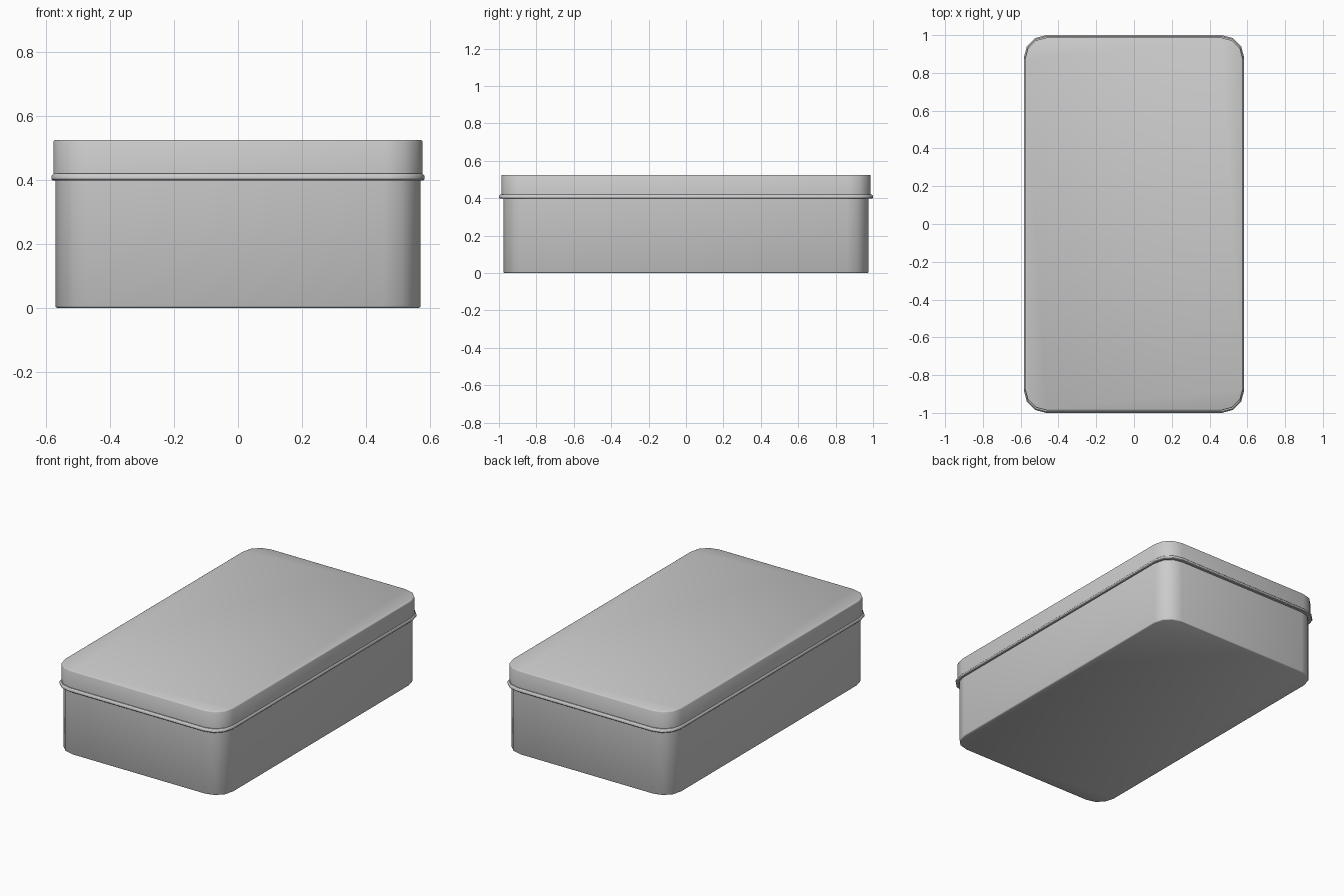
import bpy, bmesh, math

if "Cube" in bpy.data.objects:
    bpy.data.objects.remove(bpy.data.objects["Cube"])

SEGMENTS = 3  # facets per rounded corner


def outline(hx, hy, r):
    """Rounded rectangle, counter-clockwise."""
    pts = []
    for i, (sx, sy) in enumerate([(1, 1), (-1, 1), (-1, -1), (1, -1)]):
        for k in range(SEGMENTS + 1):
            a = math.radians(90 * (i + k / SEGMENTS))
            pts.append((sx * (hx - r) + r * math.cos(a),
                        sy * (hy - r) + r * math.sin(a)))
    return pts


def loft(name, hx, hy, r, profile, closed=False):
    """Sweep an (inset, z) profile round the outline; cap ends or close into a hoop."""
    bm = bmesh.new()
    rings = [[bm.verts.new((x, y, z)) for x, y in outline(hx - d, hy - d, r - d)]
             for d, z in profile]
    pairs = list(zip(rings, rings[1:]))
    if closed:
        pairs.append((rings[-1], rings[0]))
    else:
        bm.faces.new(rings[0][::-1])
        bm.faces.new(rings[-1])
    n = len(rings[0])
    for lo, hi in pairs:
        for i in range(n):
            j = (i + 1) % n
            bm.faces.new((lo[i], lo[j], hi[j], hi[i]))
    bmesh.ops.recalc_face_normals(bm, faces=bm.faces)
    mesh = bpy.data.meshes.new(name)
    bm.to_mesh(mesh)
    bm.free()
    ob = bpy.data.objects.new(name, mesh)
    bpy.context.collection.objects.link(ob)
    bpy.ops.object.select_all(action='DESELECT')
    ob.select_set(True)
    bpy.context.view_layer.objects.active = ob
    bpy.ops.object.shade_smooth_by_angle(angle=math.radians(40))
    return ob


# Tin body with a softened bottom edge
loft("tin_body", 0.571, 0.977, 0.115,
     [(0.006, 0.0), (0.002, 0.002), (0.0, 0.006), (0.0, 0.41)])

# Lid with a softened top edge
loft("lid", 0.577, 0.987, 0.115,
     [(0.0, 0.402), (0.0, 0.519), (0.002, 0.523), (0.006, 0.525)])

# Rolled bead round the lower rim of the lid
loft("lid_bead", 0.583, 1.0, 0.118,
     [(0.016, 0.398), (0.004, 0.398), (0.0, 0.402), (0.0, 0.412),
      (0.003, 0.416), (0.007, 0.420), (0.016, 0.420)], closed=True)
